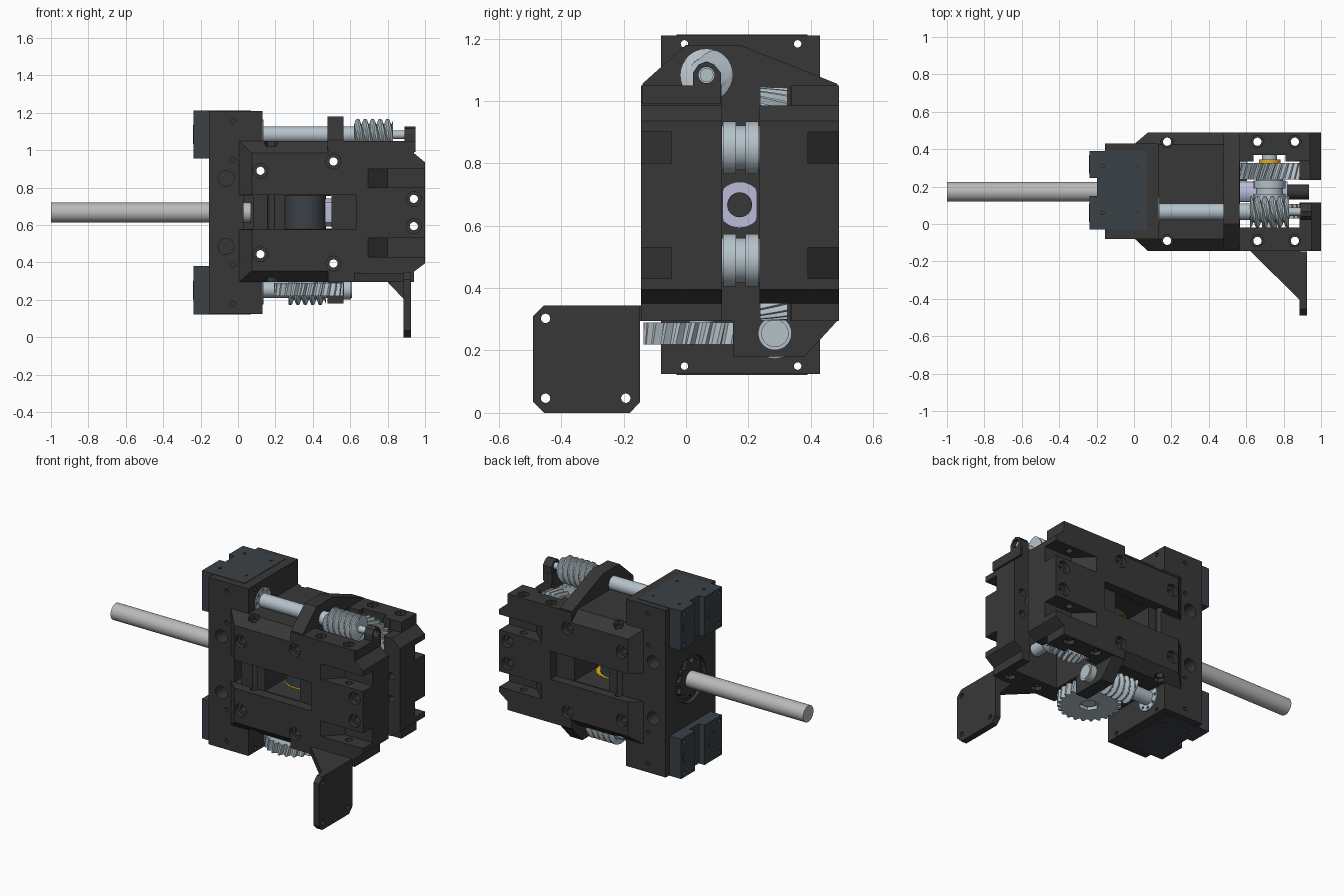
import bpy
from math import sin, cos, pi
import bmesh

if "Cube" in bpy.data.objects:
    bpy.data.objects.remove(bpy.data.objects["Cube"])

def mat(name, c):
    m = bpy.data.materials.new(name)
    m.diffuse_color = (*c, 1)
    m.use_nodes = True
    m.node_tree.nodes["Principled BSDF"].inputs["Base Color"].default_value = m.diffuse_color
    return m

DARK = mat("dark_plastic", (.039, .039, .039))
MOTOR = mat("motor_casing", (.043, .053, .063))
STEEL = mat("steel", (.46, .54, .59))
ROD = mat("rod_grey", (.5, .49, .48))
LILAC = mat("lilac_metal", (.5, .5, .7))
BRASS = mat("brass", (.75, .42, .01))
YC, ZC = .172, .667          # feed axis
WX, WZ = .725, (.85, .49)    # roller axles

def place(axis, u, a, b):
    return {'x': (u, a, b), 'y': (a, u, b), 'z': (a, b, u)}[axis]

def loft(name, rings, m):
    """Close a stack of equal point rings into a solid."""
    bm = bmesh.new()
    vs = [[bm.verts.new(p) for p in r] for r in rings]
    n = len(vs[0])
    for lo, hi in zip(vs, vs[1:]):
        for j in range(n):
            bm.faces.new((lo[j], lo[(j + 1) % n], hi[(j + 1) % n], hi[j]))
    bm.faces.new(vs[0])
    bm.faces.new(vs[-1])
    bmesh.ops.recalc_face_normals(bm, faces=bm.faces)
    me = bpy.data.meshes.new(name)
    bm.to_mesh(me)
    bm.free()
    o = bpy.data.objects.new(name, me)
    bpy.context.collection.objects.link(o)
    if m:
        me.materials.append(m)
    return o

def prism(name, axis, pts, lo, hi, m=None):
    return loft(name, [[place(axis, u, *p) for p in pts] for u in (lo, hi)], m)

def box(name, x0, x1, y0, y1, z0, z1, m=None):
    return prism(name, 'z', [(x0, y0), (x1, y0), (x1, y1), (x0, y1)], z0, z1, m)

def cyl(name, axis, a, b, r, lo, hi, m=None, n=32):
    pts = [(a + r * cos(2 * pi * i / n), b + r * sin(2 * pi * i / n)) for i in range(n)]
    return prism(name, axis, pts, lo, hi, m)

def boolean(o, tool, op='DIFFERENCE'):
    md = o.modifiers.new("b", 'BOOLEAN')
    md.object, md.operation, md.solver = tool, op, 'EXACT'
    bpy.context.view_layer.objects.active = o
    bpy.ops.object.modifier_apply(modifier=md.name)
    bpy.data.objects.remove(tool)

def gear(name, axis, a, b, r, lo, hi, teeth, twist, h=.022):
    rings = []
    for k in range(5):
        off = twist * k / 4
        ring = []
        for j in range(teeth * 4):
            t = 2 * pi * j / (teeth * 4) + off
            rr = r if j % 4 < 2 else r - h
            ring.append(place(axis, lo + (hi - lo) * k / 4, a + rr * cos(t), b + rr * sin(t)))
        rings.append(ring)
    return loft(name, rings, STEEL)

def worm(name, y, z, r, lo, hi, lead, starts, h=.028):
    rings = []
    for k in range(97):
        x = lo + (hi - lo) * k / 96
        ring = []
        for j in range(32):
            t = 2 * pi * j / 32
            ph = (starts * (x / lead - j / 32)) % 1
            rr = r - h + h * min(1, max(0, 2.4 * (1 - abs(2 * ph - 1)) - .7))
            ring.append((x, y + rr * cos(t), z + rr * sin(t)))
        rings.append(ring)
    return loft(name, rings, STEEL)

# housing: main body with chamfered long edges, stepped end, motor block, shaft brackets
house = prism("gearbox_housing", 'z', [(.005, -.08), (.075, -.145), (.94, -.145), (.94, .49),
              (.075, .49), (.005, .43)], .295, 1.05, DARK)
for y, dy in ((-.145, .065), (.49, -.065)):
    for z, dz in ((1.05, -.065), (.295, .06)):
        boolean(house, prism("c", 'x', [(y - dy, z - dz), (y - dy, z + 2 * dz), (y + 2 * dy, z - dz)], -.1, .48))
for part in (
    prism("u", 'y', [(.85, .35), (.94, .35), (1, .395), (1, .935), (.94, .985), (.85, .985)], -.145, .49, DARK),
    box("u", -.155, .13, -.0795, .4295, .125, 1.21, DARK),
    prism("u", 'x', [(-.14, 1.0), (-.14, 1.055), (0, 1.18), (.17, 1.18), (.485, 1.055), (.485, 1.0)], .479, .565, DARK),
    prism("u", 'x', [(.15, .34), (.485, .34), (.485, .295), (.38, .18), (.15, .18)], .479, .565, DARK)):
    boolean(house, part, 'UNION')

# gear chambers, slot and windows
cuts = [(.567, .885, -.02, .335, .1, 1.3), (.64, .81, .2, .37, .1, 1.3),
        (.86, 1.1, .115, .235, .1, 1.3),
        (.86, 1.1, .114, .336, .985, 1.3), (.86, 1.1, .114, .336, .1, .35),
        (.25, .5, -.3, .6, .58, .757), (.03, .08, -.3, YC, .578, .755),
        (.004, .63, -.3, -.078, .576, .76), (.004, .63, .43, .6, .576, .76)]
for c in cuts:
    boolean(house, box("c", *c))
# ramped pockets on the outer end corners
for z in (.80, .43):
    for y, d in ((-.146, .1), (.491, -.1)):
        boolean(house, prism("c", 'z', [(.695, y), (.8, y + d), (1.1, y + d), (1.1, y - d), (.695, y - d)], z, z + .1))

# screw holes
for x, z in ((.12, .89), (.51, .94), (.94, .74)):
    for zz in (z, 2 * ZC - z):
        boolean(house, cyl("c", 'y', x, zz, .022, -.4, .8, n=20))
        for lo, hi in ((-.3, -.115), (.46, .6)):
            boolean(house, cyl("c", 'y', x, zz, .04, lo, hi, n=20))
for x in (.177, .66, .86):
    for y in (-.09, .44):
        boolean(house, cyl("c", 'z', x, y, .022, .1, 1.3, n=20))
        for lo, hi in ((1.02, 1.3), (.1, .32)):
            boolean(house, cyl("c", 'z', x, y, .036, lo, hi, n=6))
for z in (.15, 1.183):
    for y in (-.005, .358):
        boolean(house, cyl("c", 'x', y, z, .012, -.3, .3, n=16))
for z in (.85, .485):
    for lo, hi in ((-.3, .02), (.33, .6)):
        boolean(house, cyl("c", 'y', -.064, z, .042, lo, hi, n=24))
for z in (1.155, .95, .385, .18):
    for lo, hi in ((-.3, -.06), (.41, .6)):
        boolean(house, cyl("c", 'y', -.027, z, .013, lo, hi, n=12))
# recessed clamp around the rod entry
boolean(house, cyl("c", 'x', YC, ZC, .15, -.3, -.13))
collar = gear("rod_clamp_collar", 'x', YC, ZC, .125, -.154, -.1, 10, 0, .025)
collar.data.materials[0] = DARK

# feed rod and inner guide
cyl("feed_rod", 'x', YC, ZC, .053, -1, .07, ROD)
nut = cyl("guide_nut", 'x', YC, ZC, .074, .465, .82, LILAC)
for v in nut.data.vertices:
    v.co.y = YC + max(-.055, min(.055, v.co.y - YC))
cyl("guide_tube", 'x', YC, ZC, .04, .46, .935, DARK)
cyl("pivot_drum", 'z', .36, YC, .11, .57, .765, MOTOR)
for i, z in enumerate((.573, .7555)):
    cyl(f"pivot_washer_{i}", 'z', .372, YC, .125, z, z + .0085, BRASS)

# feed rollers with their axles and gears
for i, z in enumerate(WZ):
    cyl(f"feed_roller_{i}", 'y', WX, z, .072, .10, .25, STEEL)
    for y in (.118, .19):
        cyl(f"roller_rim_{i}", 'y', WX, z, .085, y, y + .043, STEEL)
    cyl(f"roller_axle_{i}", 'y', WX, z, .04, -.03, .38, STEEL)
    cyl(f"axle_bushing_{i}", 'y', WX, z, .058, .318, .345, BRASS)
    gear(f"helical_gear_{i}", 'y', WX, z, .194, .238, .325, 32, .16 if i else -.16)
gear("worm_wheel", 'y', WX, WZ[0], .172, .03, .108, 28, .1)

# upper drive shaft
cyl("upper_shaft", 'x', .066, 1.083, .044, .12, .64, STEEL)
cyl("upper_shaft_tip", 'x', .066, 1.083, .022, .8, .93, STEEL)
worm("upper_worm", .066, 1.083, .085, .62, .83, .08, 2)
arm = prism("upper_shaft_support", 'x', [(-.14, .99), (-.14, 1.05), (.022, 1.05), (.022, 1.09), (.04, 1.117),
            (.066, 1.127), (.09, 1.117), (.112, 1.09), (.112, .99)], .89, .95, DARK)
boolean(arm, cyl("c", 'x', .066, 1.083, .026, .8, 1.1, n=24))

# lower drive shaft and its wheel
cyl("lower_shaft", 'x', .285, .255, .044, .12, .61, STEEL)
cyl("lower_shaft_end", 'x', .285, .255, .054, .565, .605, STEEL)
worm("lower_worm", .285, .255, .082, .27, .47, .08, 2)
wheel = gear("lower_worm_wheel", 'z', .38, .05, .187, .22, .29, 24, .09)
boolean(wheel, cyl("c", 'z', .38, .05, .06, .1, .24, n=6))
cyl("lower_wheel_axle", 'z', .38, .05, .04, .23, .32, STEEL)

# motors with flanges and mounting holes
for i, (z0, z1, zh, y, z) in enumerate(((.955, 1.213, 1.183, .066, 1.083), (.122, .38, .15, .285, .255))):
    m = box(f"motor_{i}", -.238, .07, -.03, .39, z0, z1, MOTOR)
    boolean(m, box("c", -.3, -.197, .15, .245, 0, 1.3))
    face = z0 if i else z1
    for x in (-.17, .02):
        for yy in (.06, .31):
            boolean(m, cyl("c", 'z', x, yy, .01, face - .02, face + .02, n=12))
    for yy in (-.005, .358):
        boolean(m, cyl("c", 'x', yy, zh, .012, -.3, .1, n=16))
        boolean(m, cyl("c", 'x', yy, z0 + z1 - zh, .012, -.3, -.22, n=16))
    for yy in (.06, .32):
        cyl(f"motor_boss_{i}", 'x', yy, (z0 + z1) / 2, .05, -.2, -.24, MOTOR)
    fl = cyl(f"shaft_flange_{i}", 'x', y, z, .08, .12, .136, STEEL)
    for k in range(8):
        boolean(fl, cyl("c", 'x', y + .063 * cos(k * pi / 4), z + .063 * sin(k * pi / 4), .009, .128, .2, n=10))
    boolean(fl, cyl("c", 'x', .358, zh, .012, 0, .3, n=16))
    boolean(fl, cyl("c", 'x', -.005, zh, .012, 0, .3, n=16))

# mounting plate on its gusset arm
plate = prism("mounting_plate", 'x', [(-.49, .035), (-.455, 0), (-.18, 0), (-.147, .035), (-.147, .345),
              (-.455, .345), (-.49, .31)], .885, .925, DARK)
for y, z in ((-.45, .303), (-.45, .047), (-.193, .047)):
    boolean(plate, cyl("c", 'x', y, z, .015, .8, 1, n=20))
prism("plate_gusset", 'z', [(.62, -.143), (.89, -.41), (.89, -.143)], .295, .344, DARK)
prism("plate_rib", 'y', [(.8, .3), (.8, .295), (.89, .2), (.89, .3)], -.31, -.15, DARK)

# smooth round surfaces, keep edges sharp
bpy.ops.object.select_all(action='SELECT')
bpy.context.view_layer.objects.active = house
bpy.ops.object.shade_smooth_by_angle(angle=.5)
